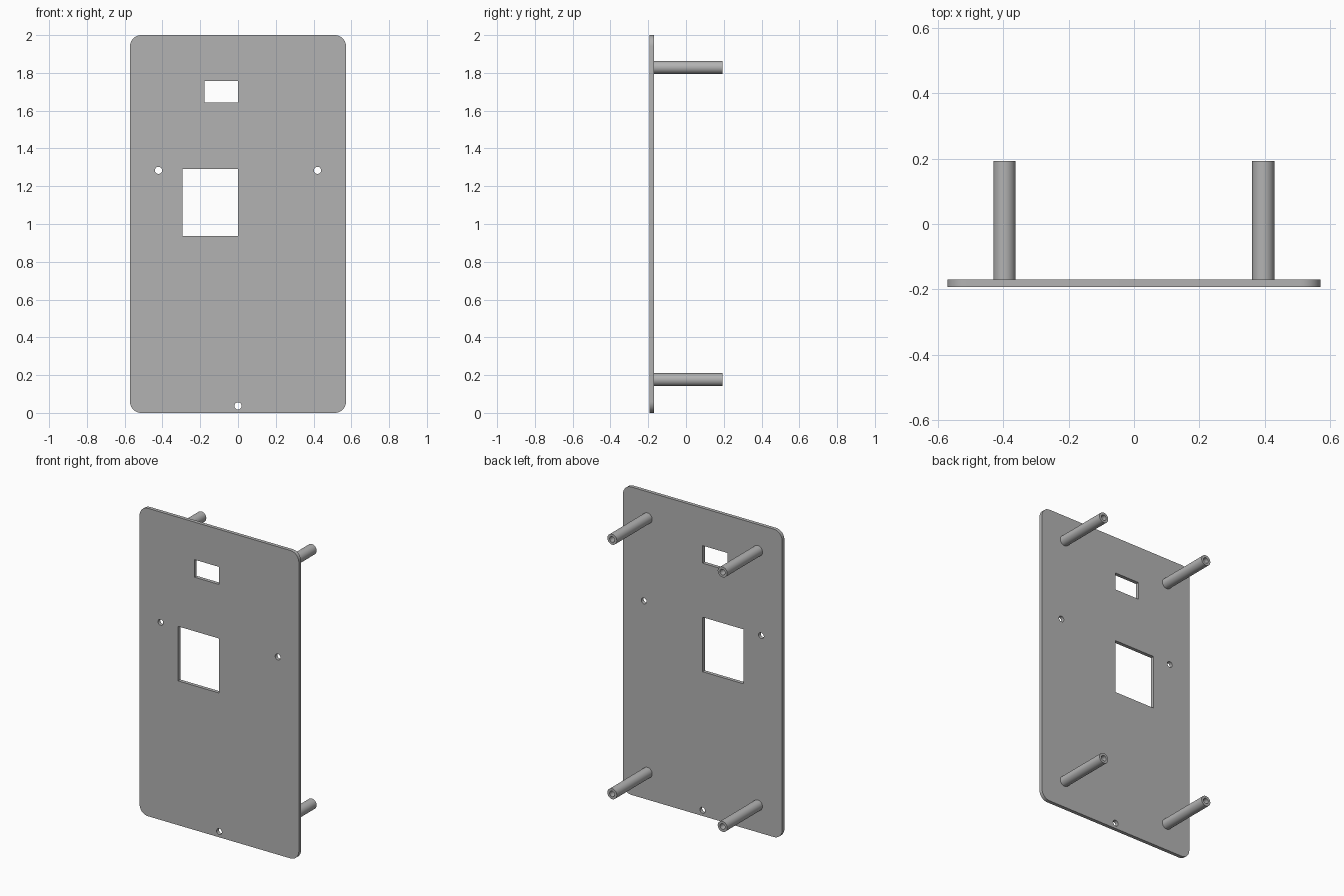
import bpy
import math

cube = bpy.data.objects.get("Cube")
if cube:
    bpy.data.objects.remove(cube, do_unlink=True)

FRONT, INNER, BACK = -0.193, -0.17, 0.193
HALF_W, HEIGHT, CORNER = 0.572, 2.0, 0.06

grey = bpy.data.materials.new("plain grey")
grey.use_nodes = True
colour = (0.45, 0.45, 0.45, 1)
grey.diffuse_color = colour
grey.node_tree.nodes["Principled BSDF"].inputs["Base Color"].default_value = colour


def arc(cx, cz, r, start, sweep, steps):
    angles = [math.radians(start + sweep * i / steps) for i in range(steps + 1)]
    return [(cx + r * math.cos(a), cz + r * math.sin(a)) for a in angles]


def circle(cx, cz, r, steps=32):
    return arc(cx, cz, r, 0, 360, steps)[:-1]


def rect(x0, x1, z0, z1):
    return [(x0, z0), (x1, z0), (x1, z1), (x0, z1)]


def extrude_profile(name, loops, y0, y1):
    """Fill the first loop, leave the others open, and extrude from y0 to y1."""
    curve = bpy.data.curves.new(name, "CURVE")
    curve.dimensions = "2D"
    curve.fill_mode = "BOTH"
    curve.extrude = (y1 - y0) / 2
    for loop in loops:
        spline = curve.splines.new("POLY")
        spline.points.add(len(loop) - 1)
        for point, (x, z) in zip(spline.points, loop):
            point.co = (x, z, 0, 1)
        spline.use_cyclic_u = True
    obj = bpy.data.objects.new(name, curve)
    bpy.context.collection.objects.link(obj)
    obj.rotation_euler.x = math.pi / 2
    obj.location.y = (y0 + y1) / 2
    bpy.ops.object.select_all(action="DESELECT")
    obj.select_set(True)
    bpy.context.view_layer.objects.active = obj
    bpy.ops.object.convert(target="MESH")
    obj = bpy.context.object
    # Join the caps to the walls
    bpy.ops.object.mode_set(mode="EDIT")
    bpy.ops.mesh.select_all(action="SELECT")
    bpy.ops.mesh.remove_doubles(threshold=0.0001)
    bpy.ops.mesh.normals_make_consistent(inside=False)
    bpy.ops.object.mode_set(mode="OBJECT")
    obj.data.materials.clear()
    obj.data.materials.append(grey)
    bpy.ops.object.shade_smooth_by_angle(angle=math.radians(30))
    return obj


# Rounded panel with two windows and three screw holes
outline = []
for i, (sx, z) in enumerate([(1, HEIGHT - CORNER), (-1, HEIGHT - CORNER),
                             (-1, CORNER), (1, CORNER)]):
    outline += arc(sx * (HALF_W - CORNER), z, CORNER, 90 * i, 90, 10)

windows = [rect(-0.178, 0, 1.642, 1.756), rect(-0.295, 0, 0.937, 1.291)]
screw_holes = [circle(x, z, 0.019) for x, z in
               [(-0.421, 1.284), (0.421, 1.284), (0, 0.037)]]
extrude_profile("front_panel", [outline] + windows + screw_holes, FRONT, INNER)

# Four hollow standoffs behind the panel
for side, x in (("right", -0.397), ("left", 0.396)):
    for level, z in (("lower", 0.176), ("upper", 1.829)):
        extrude_profile(f"{level}_{side}_standoff",
                        [circle(x, z, 0.034), circle(x, z, 0.018)], INNER, BACK)
